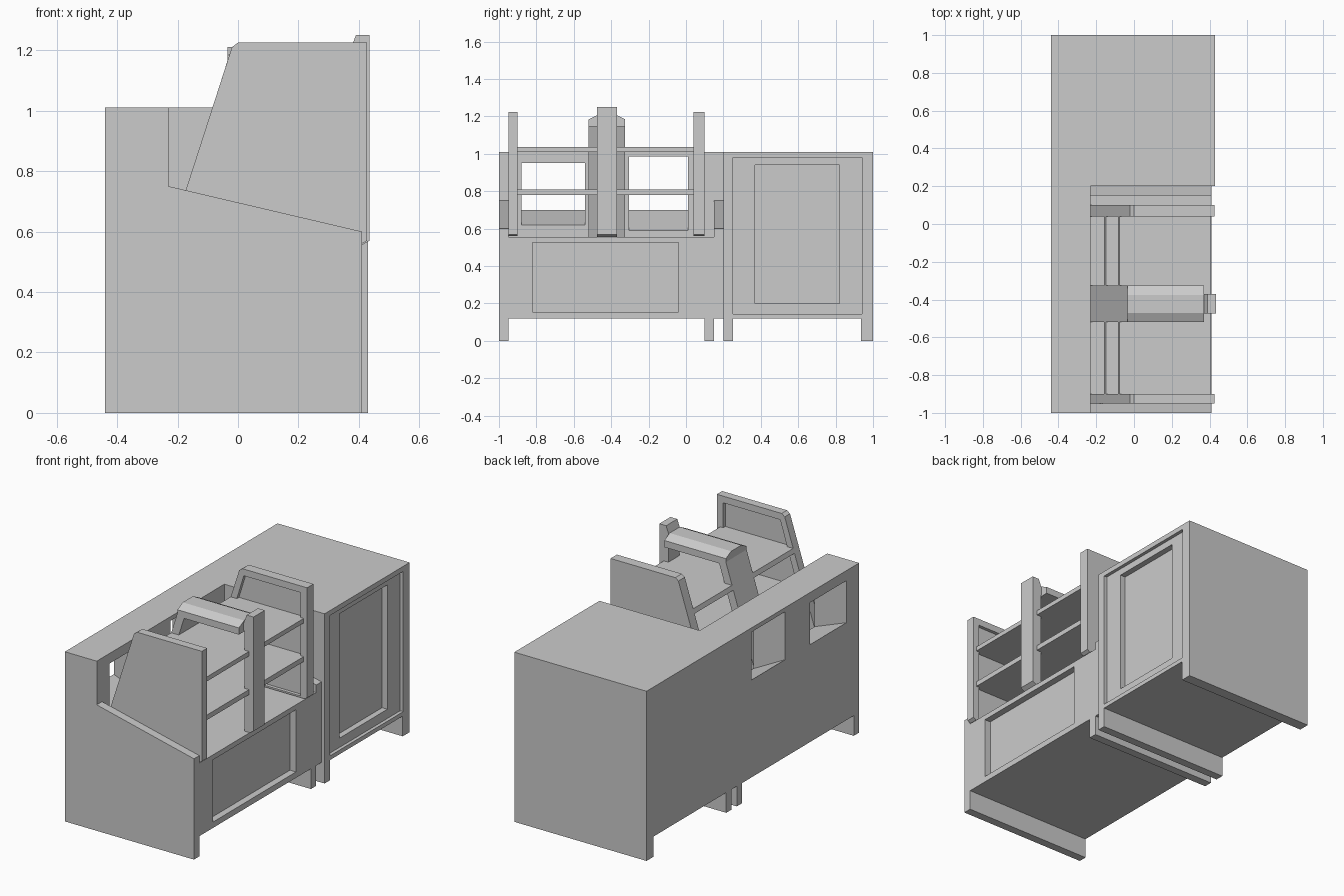
import bpy, bmesh

if "Cube" in bpy.data.objects:
    bpy.data.objects.remove(bpy.data.objects["Cube"])


def prism(name, pts, a, b, axis='y'):
    """Extrude a profile: (x,z) points along y, or (y,z) points along x."""
    def co(p, t):
        return (p[0], t, p[1]) if axis == 'y' else (t, p[0], p[1])
    bm = bmesh.new()
    lo = [bm.verts.new(co(p, a)) for p in pts]
    hi = [bm.verts.new(co(p, b)) for p in pts]
    bm.faces.new(lo)
    bm.faces.new(hi)
    n = len(pts)
    for i in range(n):
        j = (i + 1) % n
        bm.faces.new((lo[i], lo[j], hi[j], hi[i]))
    bmesh.ops.recalc_face_normals(bm, faces=bm.faces)
    me = bpy.data.meshes.new(name)
    bm.to_mesh(me)
    bm.free()
    ob = bpy.data.objects.new(name, me)
    bpy.context.collection.objects.link(ob)
    return ob


def box(name, x, y, z):
    pts = [(x[0], z[0]), (x[1], z[0]), (x[1], z[1]), (x[0], z[1])]
    return prism(name, pts, y[0], y[1])


def cut(ob, *cutters):
    """Subtract each cutter, then delete it."""
    for c in cutters:
        m = ob.modifiers.new('cut', 'BOOLEAN')
        m.operation = 'DIFFERENCE'
        m.solver = 'EXACT'
        m.object = c
        bpy.context.view_layer.objects.active = ob
        bpy.ops.object.modifier_apply(modifier=m.name)
        bpy.data.objects.remove(c, do_unlink=True)


def slant(z):
    """x of the leaning back line of the rack at height z."""
    return -0.23 + (z - 0.555) * 0.32


def window(y0, y1, z_in, z_out, top):
    """Opening through the back wall with a sloping sill."""
    s = (z_in - z_out) / 0.21
    pts = [(-0.5, z_out - 0.06 * s), (-0.2, z_in + 0.03 * s), (-0.2, top), (-0.5, top)]
    return prism('window_cutter', pts, y0, y1)


# Low counter: sloping end rims, high back wall, sunken well, feet
counter = prism('counter_body', [(-.44, 0), (.41, 0), (.41, .60), (-.23, .75),
                                 (-.23, 1.01), (-.44, 1.01)], -1, 0.2)
cut(counter,
    box('well', (-.23, .6), (-.95, .15), (.555, 1.2)),
    box('under', (-.6, .6), (-.95, .10), (-.1, .12)),
    box('gap', (-.6, .6), (.15, .3), (-.1, .12)),
    box('door', (.37, .6), (-.82, -.04), (.155, .525)),
    window(-.88, -.54, .62, .70, .95),
    window(-.305, .01, .59, .70, .985))

# Tall cabinet with a stepped recessed door
cabinet = box('tall_cabinet', (-.44, .43), (.2, 1), (0, 1.01))
cut(cabinet,
    box('under', (-.6, .6), (.25, .935), (-.1, .12)),
    box('door', (.41, .6), (.25, .94), (.145, .98)),
    box('door_panel', (.375, .6), (.37, .82), (.2, .94)))

# Rack end panels, recessed on their inner faces
outline = [(-.23, .56), (.41, .56), (.427, .57), (.427, 1.225), (0, 1.225), (-.02, 1.21)]
inset = [(-.18, .57), (.385, .57), (.385, 1.185), (.01, 1.185)]
for name, y, rec in (('left_end_panel', (-.95, -.90), (-.92, -.85)),
                     ('right_end_panel', (.04, .10), (0, .06))):
    panel = prism(name, outline, *y)
    cut(panel, prism('inset', inset, *rec))

# Shelves
for name, z0, z1 in (('lower_shelf', .78, .81), ('upper_shelf', 1.01, 1.037)):
    prism(name, [(slant(z0), z0), (.405, z0), (.405, z1), (slant(z1), z1)], -.92, .06)

# Leaning centre back plate
prism('centre_back_plate', [(-.23, .555), (-.18, .555), (.02, 1.18), (-.03, 1.18)], -.52, -.325)

# Ridged lid between back plate and post
prism('centre_lid', [(-.52, 1.145), (-.325, 1.145), (-.325, 1.185), (-.375, 1.21),
                     (-.47, 1.21), (-.52, 1.185)], -.035, .37, 'x')

# Front post with a tilted head
prism('front_post', [(.375, .555), (.41, .555), (.435, .57), (.435, 1.25), (.39, 1.25),
                     (.36, 1.17), (.375, 1.15)], -.475, -.37)
